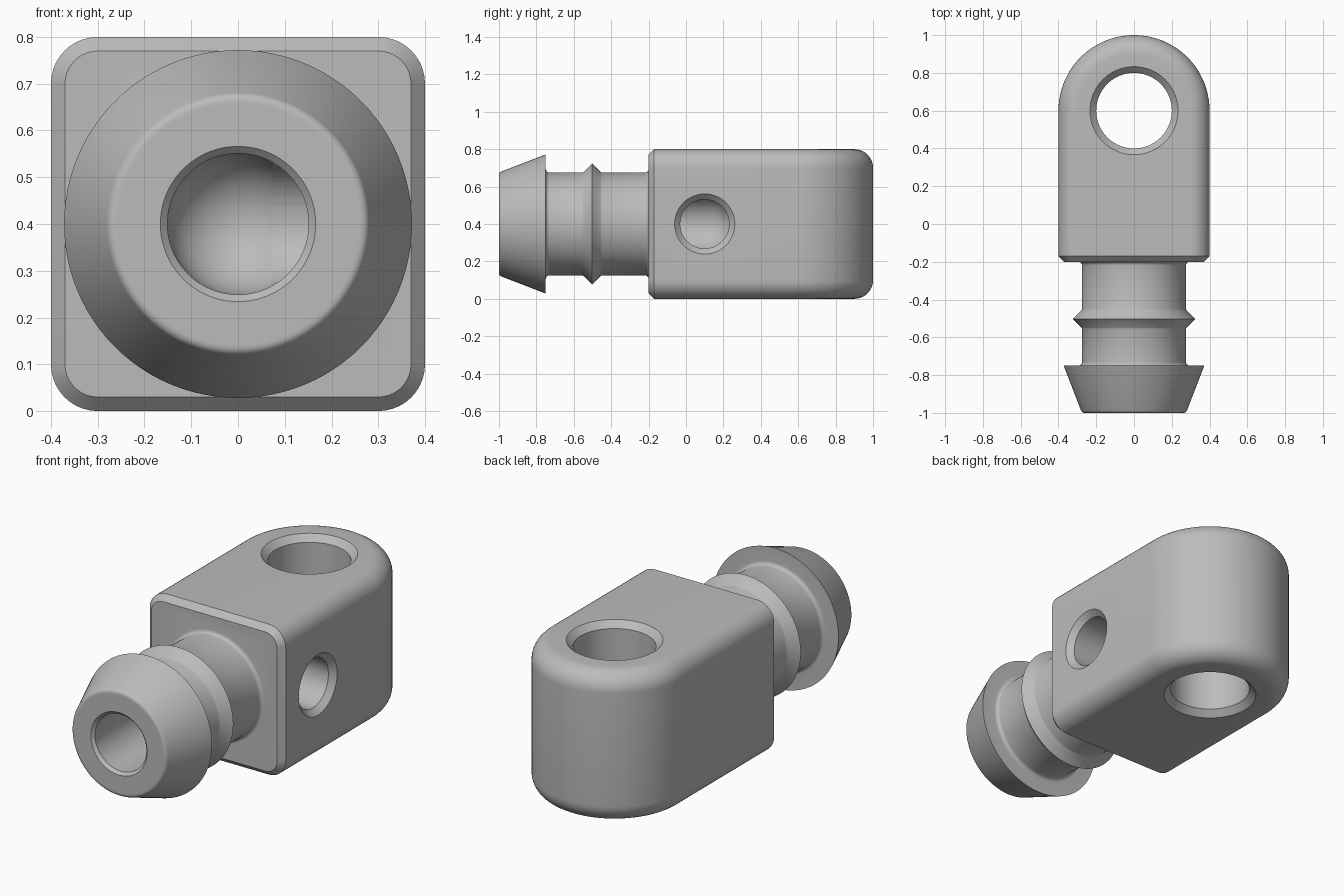
import bpy, bmesh, math
from mathutils import Matrix

cube = bpy.data.objects.get("Cube")
if cube:
    bpy.data.objects.remove(cube, do_unlink=True)

grey = bpy.data.materials.new("light grey")
grey.use_nodes = True
COLOUR = (0.5, 0.5, 0.5, 1)
grey.diffuse_color = COLOUR
grey.node_tree.nodes["Principled BSDF"].inputs["Base Color"].default_value = COLOUR

MID = 0.4      # height of the stem axis, also half the body width
EYE_Y = 0.6    # centre of the rounded end
FILLET = 0.1


def finish(bm, name):
    bmesh.ops.remove_doubles(bm, verts=bm.verts, dist=1e-5)
    bmesh.ops.recalc_face_normals(bm, faces=bm.faces)
    mesh = bpy.data.meshes.new(name)
    bm.to_mesh(mesh)
    bm.free()
    mesh.materials.append(grey)
    obj = bpy.data.objects.new(name, mesh)
    bpy.context.collection.objects.link(obj)
    return obj


def lathe(name, profile, matrix, steps=96):
    """Spin (radius, height) points round local z, then place the solid."""
    bm = bmesh.new()
    verts = [bm.verts.new((r, 0, h)) for r, h in profile]
    edges = [bm.edges.new(pair) for pair in zip(verts, verts[1:])]
    bmesh.ops.spin(bm, geom=verts + edges, cent=(0, 0, 0), axis=(0, 0, 1),
                   angle=math.tau, steps=steps, use_merge=True)
    bmesh.ops.transform(bm, matrix=matrix, verts=bm.verts)
    return finish(bm, name)


def arc(cx, cy, radius, start, end, steps=6):
    """Points on a circular arc, angles in degrees."""
    angles = [math.radians(start + (end - start) * i / steps) for i in range(steps + 1)]
    return [(cx + radius * math.cos(a), cy + radius * math.sin(a)) for a in angles]


def combine(target, tool, operation):
    mod = target.modifiers.new(operation.lower(), 'BOOLEAN')
    mod.operation, mod.solver, mod.object = operation, 'EXACT', tool
    bpy.context.view_layer.objects.active = target
    bpy.ops.object.modifier_apply(modifier=mod.name)
    bpy.data.objects.remove(tool, do_unlink=True)


def make_body():
    """Block with a round back, filleted rims and a chamfered front."""
    bm = bmesh.new()
    low = arc(MID - FILLET, FILLET, FILLET, -90, 0, 10)
    layers = low + [(w, 2 * MID - z) for w, z in reversed(low)]
    rings = []
    for w, z in layers:
        outline = [(w, -0.17)] + arc(0, EYE_Y, w, 0, 180, 64) + [(-w, -0.17)]
        rings.append([bm.verts.new((x, y, z)) for x, y in outline])
    for a, b in zip(rings, rings[1:]):
        for i in range(len(a) - 1):
            bm.faces.new((a[i], a[i + 1], b[i + 1], b[i]))
    bm.faces.new(rings[0])
    bm.faces.new(rings[-1])
    front = bm.faces.new([r[0] for r in rings] + [r[-1] for r in reversed(rings)])
    # front chamfer, offset evenly round the filleted corners
    cap = bmesh.ops.extrude_face_region(bm, geom=[front])["geom"]
    bmesh.ops.delete(bm, geom=[front], context='FACES_ONLY')
    core = MID - FILLET
    for v in [g for g in cap if isinstance(g, bmesh.types.BMVert)]:
        cx = max(-core, min(core, v.co.x))
        cz = max(FILLET, min(FILLET + 2 * core, v.co.z))
        v.co = (cx + (v.co.x - cx) * 0.7, -0.2, cz + (v.co.z - cz) * 0.7)
    return finish(bm, "hose_fitting")


# placements: local z points along +y from the front, and along +x from the side
along_y = Matrix.Translation((0, 0, MID)) @ Matrix.Rotation(-math.pi / 2, 4, 'X')
along_x = Matrix.Translation((0, 0.1, MID)) @ Matrix.Rotation(math.pi / 2, 4, 'Y')
upright = Matrix.Translation((0, EYE_Y, 0))

# barbed stem with a middle ridge and small root fillets
R = 0.275
stem_profile = ([(0, -1), (0.255, -1)] + arc(0.262, -0.98, 0.02, -90, -22, 5)
                + [(0.372, -0.75), (R + 0.02, -0.75)]
                + arc(R + 0.02, -0.73, 0.02, 270, 180)
                + [(R, -0.555), (R + 0.003, -0.548), (0.324, -0.502),
                   (R + 0.003, -0.457), (R, -0.45)]
                + arc(R + 0.02, -0.22, 0.02, 180, 90)
                + [(R + 0.02, -0.12), (0, -0.12)])

fitting = make_body()
combine(fitting, lathe("stem", stem_profile, along_y), 'UNION')

# eye through the rounded end, chamfered at both rims
eye_profile = [(0, -0.1), (0.333, -0.1), (0.2, 0.033)]
eye_profile += [(r, 2 * MID - z) for r, z in reversed(eye_profile)]
combine(fitting, lathe("eye_cutter", eye_profile, upright), 'DIFFERENCE')

# round-ended bore from the front, met by a port on the left side
bore_profile = ([(0, -1.05), (0.216, -1.05), (0.151, -0.985)]
                + arc(0, 0.1, 0.151, 0, 90, 16))
bore_profile[-1] = (0, bore_profile[-1][1])
combine(fitting, lathe("bore_cutter", bore_profile, along_y), 'DIFFERENCE')
port_profile = [(0, 0), (0.131, 0), (0.131, 0.37), (0.211, 0.45), (0, 0.45)]
combine(fitting, lathe("port_cutter", port_profile, along_x), 'DIFFERENCE')

bpy.ops.object.select_all(action='DESELECT')
fitting.select_set(True)
bpy.context.view_layer.objects.active = fitting
bpy.ops.object.shade_smooth_by_angle(angle=math.radians(30))
